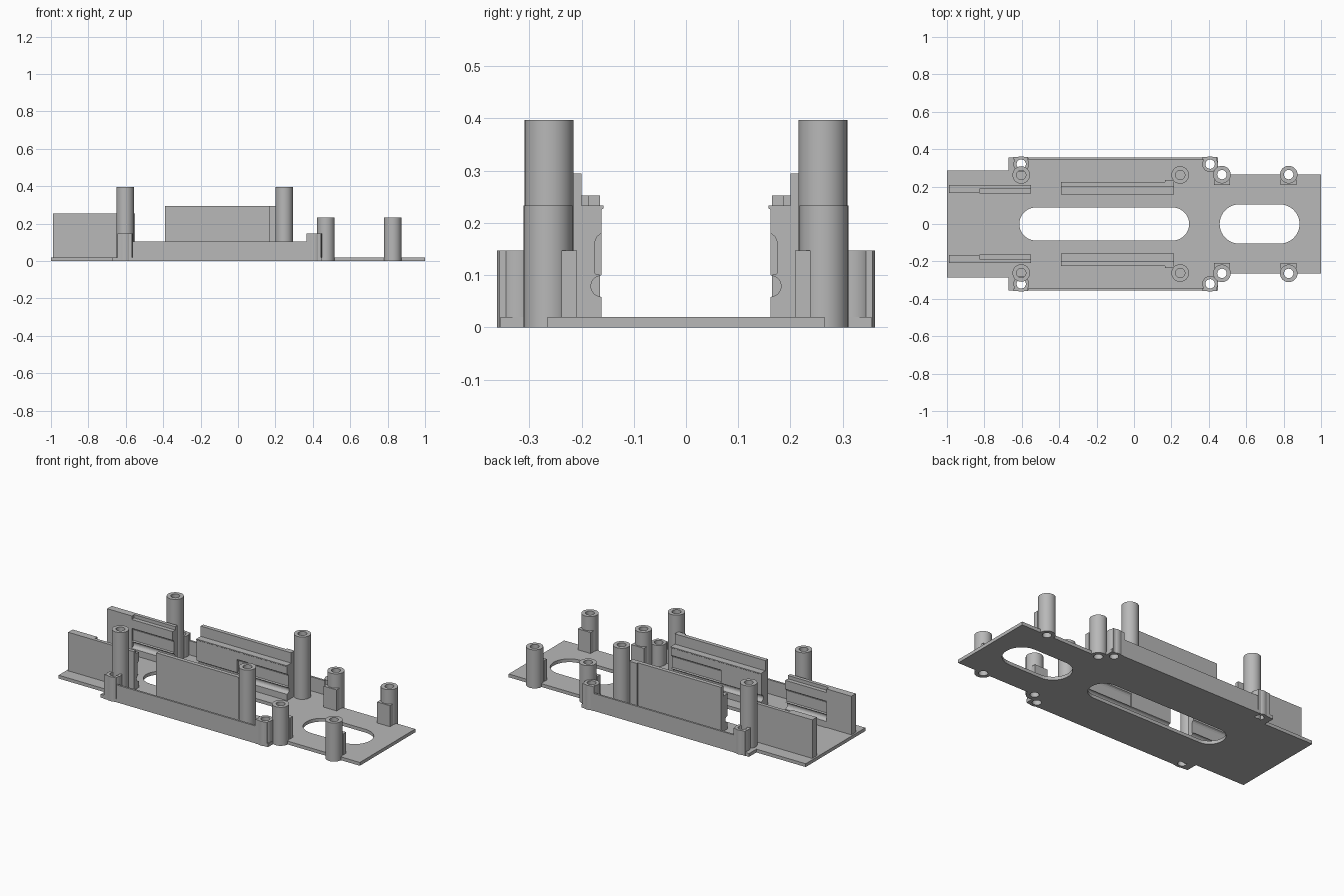
import bpy, bmesh, math

cube = bpy.data.objects.get("Cube")
if cube:
    bpy.data.objects.remove(cube, do_unlink=True)

grey = bpy.data.materials.new("plain grey")
grey.use_nodes = True
grey.diffuse_color = (0.48, 0.48, 0.48, 1)
grey.node_tree.nodes["Principled BSDF"].inputs["Base Color"].default_value = (0.48, 0.48, 0.48, 1)


def prism(name, outline, lo, hi, axis="z", mirror=False):
    """Extrude an outline: (x, y) along z, or (y, z) along x."""
    bm = bmesh.new()
    place = (lambda a, b, t: (a, b, t)) if axis == "z" else (lambda a, b, t: (t, a, b))
    low = [bm.verts.new(place(a, b, lo)) for a, b in outline]
    high = [bm.verts.new(place(a, b, hi)) for a, b in outline]
    bm.faces.new(low)
    bm.faces.new(high)
    for i in range(len(low)):
        j = (i + 1) % len(low)
        bm.faces.new((low[i], low[j], high[j], high[i]))
    return finish(name, bm, mirror)


def finish(name, bm, mirror):
    bmesh.ops.recalc_face_normals(bm, faces=bm.faces)
    mesh = bpy.data.meshes.new(name)
    bm.to_mesh(mesh)
    bm.free()
    mesh.materials.append(grey)
    obj = bpy.data.objects.new(name, mesh)
    bpy.context.collection.objects.link(obj)
    if mirror:
        mod = obj.modifiers.new("Mirror", "MIRROR")
        mod.use_axis = (False, True, False)
        mod.use_mirror_merge = False
    return obj


def box(name, x0, x1, y0, y1, z0, z1):
    return prism(name, [(x0, y0), (x1, y0), (x1, y1), (x0, y1)], z0, z1, mirror=True)


def arc(cx, cy, r, start, end, steps):
    angles = [math.radians(start + (end - start) * i / steps) for i in range(steps + 1)]
    return [(cx + r * math.cos(a), cy + r * math.sin(a)) for a in angles]


def slot(x0, x1, r):
    return arc(x0 + r, 0, r, 90, 270, 20) + arc(x1 - r, 0, r, -90, 90, 20)


def post(name, x, y, r, bore, height, bore_floor):
    """Turned post with a bore; a floor above zero leaves the bore blind."""
    n = 32
    bm = bmesh.new()
    rings = []
    for rad, z in ((r, 0), (r, height), (bore, height), (bore, bore_floor)):
        rings.append([bm.verts.new((px, py, z)) for px, py in arc(x, y, rad, 0, 360, n)[:-1]])
    pairs = [(0, 1), (1, 2), (2, 3)]
    if bore_floor > 0:
        bm.faces.new(rings[0])
        bm.faces.new(rings[3])
    else:
        pairs.append((3, 0))
    for a, b in pairs:
        for i in range(n):
            j = (i + 1) % n
            bm.faces.new((rings[a][i], rings[a][j], rings[b][j], rings[b][i]))
    obj = finish(name, bm, True)
    bpy.ops.object.select_all(action="DESELECT")
    obj.select_set(True)
    bpy.context.view_layer.objects.active = obj
    bpy.ops.object.shade_smooth_by_angle(angle=math.radians(35))


# Base plate with its stepped outline
half = [(-1, 0.285), (-0.67, 0.285), (-0.67, 0.355), (0.45, 0.355), (0.45, 0.265), (1, 0.265)]
plate = prism("base_plate", half + [(x, -y) for x, y in reversed(half)], 0, 0.02)

# Post positions: x, y
short_posts = [(-0.603, 0.32), (0.407, 0.32)]
medium_posts = [(0.47, 0.264), (0.827, 0.264)]
tall_posts = [(-0.603, 0.262), (0.247, 0.262)]
BORE = 0.025

# Openings cut through the plate
cutters = [prism("long_slot_cutter", slot(-0.613, 0.295, 0.088), -0.1, 0.1),
           prism("short_slot_cutter", slot(0.458, 0.885, 0.105), -0.1, 0.1)]
for x, y in short_posts + medium_posts:
    for s in (1, -1):
        cutters.append(prism("bore_cutter", arc(x, s * y, BORE, 0, 360, 32)[:-1], -0.1, 0.1))
for c in cutters:
    c.hide_render = True
    c.hide_viewport = True
    mod = plate.modifiers.new("Cut", "BOOLEAN")
    mod.operation = "DIFFERENCE"
    mod.solver = "EXACT"
    mod.object = c

# Posts
for x, y in short_posts:
    post("short_post", x, y, 0.042, BORE, 0.147, 0)
    box("short_post_backing", x - 0.042, x + 0.036, 0.345, 0.357, 0, 0.147)
for x, y in medium_posts:
    post("medium_post", x, y, 0.047, BORE, 0.233, 0)
    box("post_support", x - 0.043, x + 0.043, 0.209, 0.238, 0.01, 0.147)
for x, y in tall_posts:
    post("tall_post", x, y, 0.047, BORE, 0.397, 0.03)

# Low side walls along the plate edge
box("side_wall", -0.565, 0.37, 0.343, 0.355, 0.01, 0.105)


# Grooved inner rail profile: y and z
def rail(upper_groove, lip):
    pts = [(0.205, 0.01), (0.162, 0.01), (0.162, 0.058)]
    pts += arc(0.162, 0.079, 0.02, -80, 80, 10)
    pts.append((0.162, 0.1))
    if upper_groove:
        pts += [(0.174, 0.103), (0.174, 0.165), (0.17, 0.174), (0.162, 0.18)]
    pts += [(0.162, 0.225), (lip, 0.228), (lip, 0.233), (0.205, 0.233)]
    return pts


# Centre walls: tall outer panel and lower inner rail
box("centre_panel", -0.39, 0.215, 0.2, 0.224, 0.01, 0.295)
box("centre_panel_end", 0.165, 0.215, 0.21, 0.234, 0.01, 0.295)
prism("centre_rail_plain", rail(False, 0.158), -0.39, -0.12, "x", True)
prism("centre_rail_recessed", rail(True, 0.158), -0.12, 0.215, "x", True)

# Tail walls: outer panel, thick tail end and grooved rail
box("tail_panel", -0.99, -0.55, 0.187, 0.208, 0.01, 0.253)
box("tail_block", -0.99, -0.825, 0.165, 0.188, 0.01, 0.253)
prism("tail_rail", rail(True, 0.162), -0.825, -0.55, "x", True)
